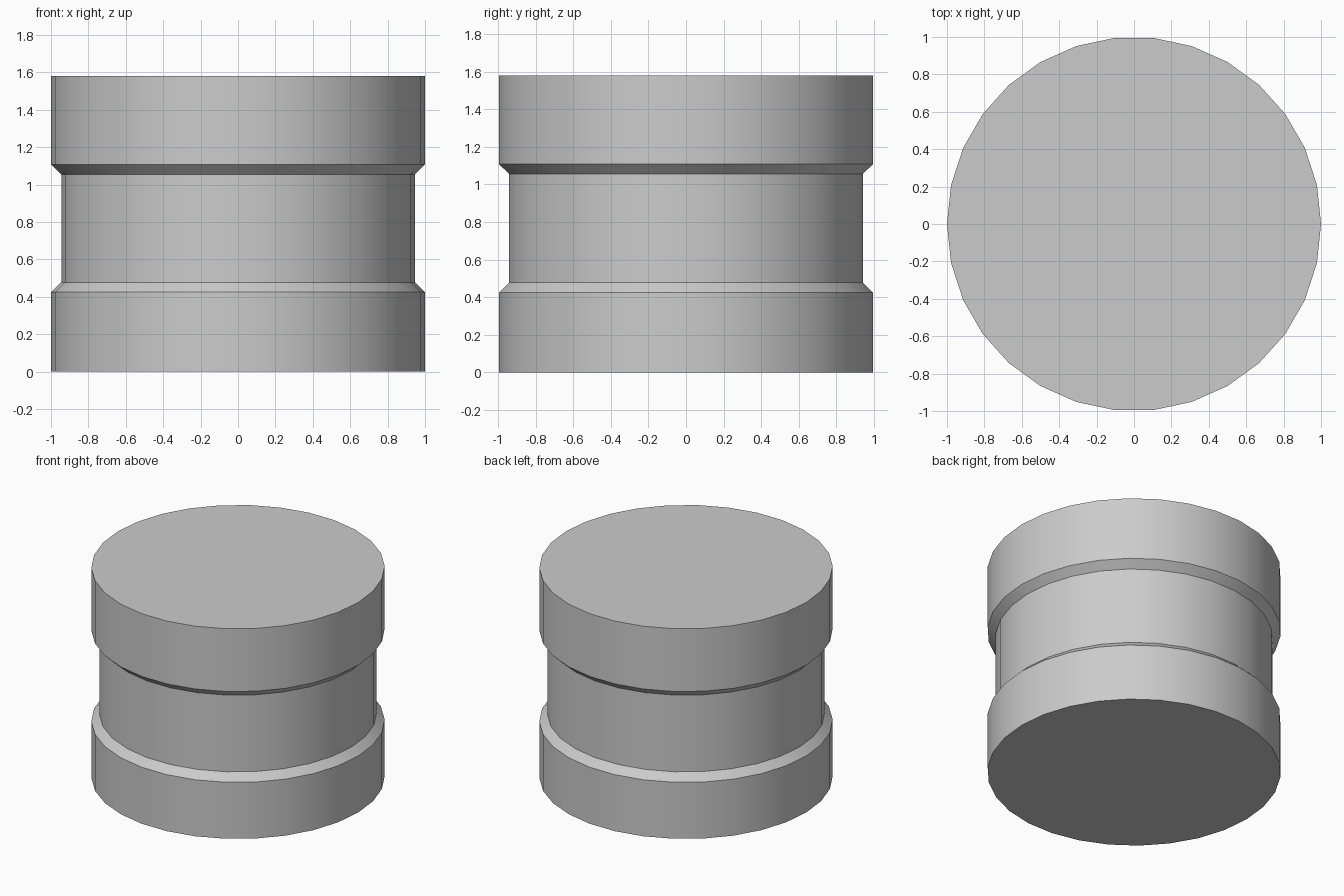
import bpy
import bmesh
from math import cos, sin, tau

cube = bpy.data.objects.get("Cube")
if cube:
    bpy.data.objects.remove(cube, do_unlink=True)

SIDES = 30

# Single flat grey
grey = bpy.data.materials.new("plain grey")
grey.use_nodes = True
colour = (0.6, 0.6, 0.6, 1)
grey.diffuse_color = colour
grey.node_tree.nodes["Principled BSDF"].inputs["Base Color"].default_value = colour

# Spool outline as (radius, height): lower rim, chamfer, waist, chamfer, upper rim
profile = [(1, 0), (1, 0.425), (0.945, 0.478), (0.945, 1.055), (1, 1.108), (1, 1.58)]

bm = bmesh.new()
rings = [[bm.verts.new((r * cos(tau * i / SIDES), r * sin(tau * i / SIDES), z))
          for i in range(SIDES)] for r, z in profile]

# Walls between neighbouring rings
for low, high in zip(rings, rings[1:]):
    for i in range(SIDES):
        j = (i + 1) % SIDES
        bm.faces.new((low[i], low[j], high[j], high[i]))

# End caps
bm.faces.new(rings[0][::-1])
bm.faces.new(rings[-1])

mesh = bpy.data.meshes.new("grooved_drum")
bm.to_mesh(mesh)
bm.free()
mesh.materials.append(grey)
drum = bpy.data.objects.new("grooved_drum", mesh)
bpy.context.collection.objects.link(drum)

# Smooth walls with crisp rim and chamfer edges
bpy.ops.object.select_all(action="DESELECT")
drum.select_set(True)
bpy.context.view_layer.objects.active = drum
bpy.ops.object.shade_smooth_by_angle(angle=0.52)
